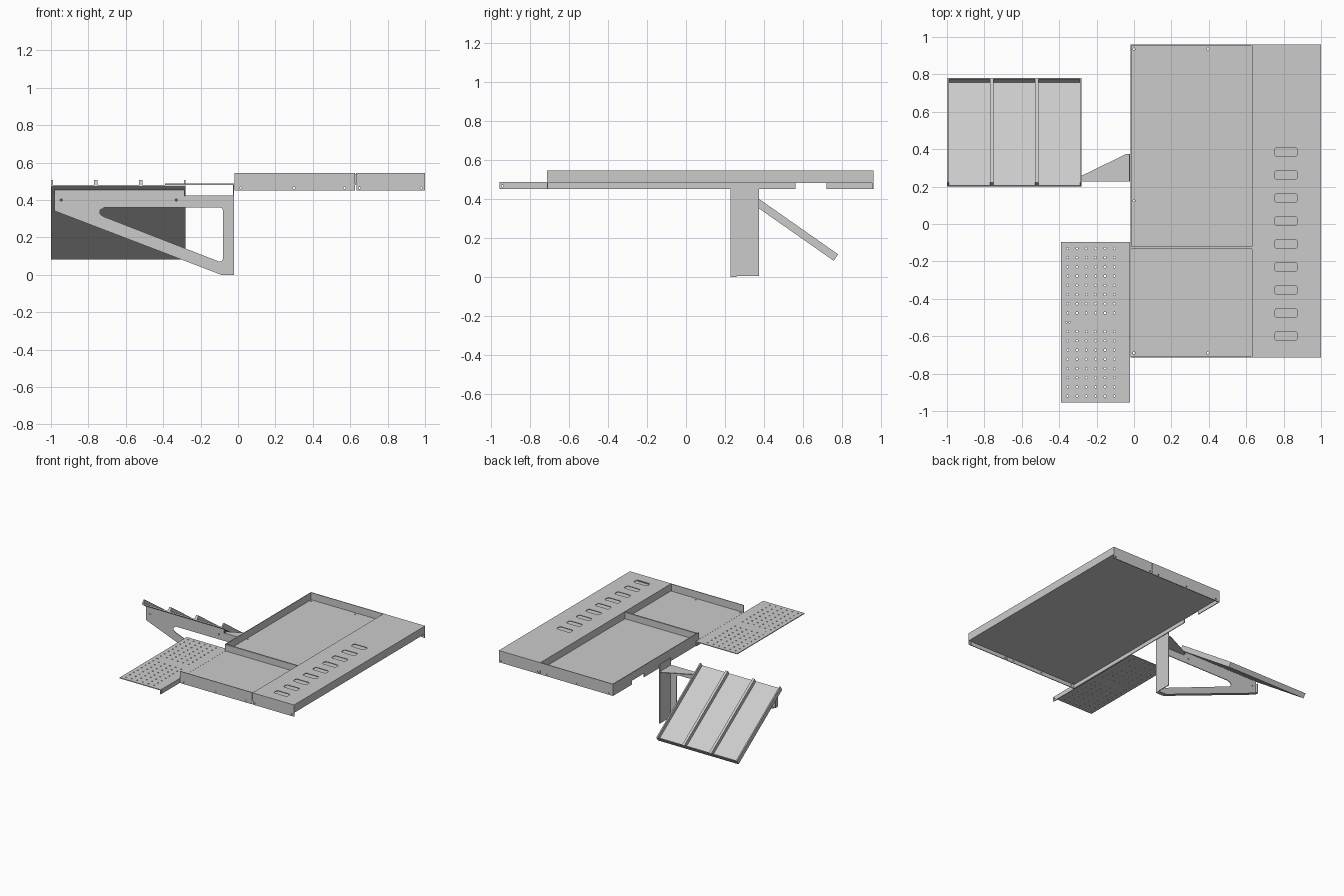
import bpy, bmesh, math
from mathutils import Matrix, Vector

cube = bpy.data.objects.get("Cube")
if cube:
    bpy.data.objects.remove(cube, do_unlink=True)

# One bare sheet-metal colour
METAL = (0.6, 0.6, 0.6, 1)
metal = bpy.data.materials.new("light grey metal")
metal.diffuse_color = METAL
metal.use_nodes = True
metal.node_tree.nodes["Principled BSDF"].inputs["Base Color"].default_value = METAL

T = 0.006                      # sheet thickness
FLOOR, TOP, LOW = 0.487, 0.545, 0.45
LEFT, SEAM, RIGHT = -0.02, 0.63, 1.0
FRONT, BACK = -0.713, 0.96


def finish(name, bm, matrix=Matrix()):
    bmesh.ops.recalc_face_normals(bm, faces=bm.faces)
    mesh = bpy.data.meshes.new(name)
    bm.to_mesh(mesh)
    bm.free()
    mesh.materials.append(metal)
    ob = bpy.data.objects.new(name, mesh)
    ob.matrix_world = matrix
    bpy.context.collection.objects.link(ob)
    return ob


def add_box(bm, x, y, z):
    """Box from (min, max) pairs."""
    centre = Vector([sum(r) / 2 for r in (x, y, z)])
    size = [r[1] - r[0] for r in (x, y, z)]
    bmesh.ops.create_cube(bm, size=1, matrix=Matrix.Translation(centre) @ Matrix.Diagonal((*size, 1)))


def box(name, x, y, z, matrix=Matrix()):
    bm = bmesh.new()
    add_box(bm, x, y, z)
    return finish(name, bm, matrix)


def add_prism(bm, points, depth):
    """Closed outline of 3D points pushed along the depth vector."""
    face = bm.faces.new([bm.verts.new(p) for p in points])
    ext = bmesh.ops.extrude_face_region(bm, geom=[face])
    verts = [v for v in ext["geom"] if isinstance(v, bmesh.types.BMVert)]
    bmesh.ops.translate(bm, verts=verts, vec=depth)


def prism(name, points, depth):
    bm = bmesh.new()
    add_prism(bm, points, depth)
    return finish(name, bm)


def add_hole(bm, centre, axis, radius=0.006):
    turn = Matrix.Rotation(math.pi / 2, 4, axis) if axis in "XY" else Matrix()
    bmesh.ops.create_cone(bm, cap_ends=True, segments=8, radius1=radius, radius2=radius,
                          depth=0.04, matrix=Matrix.Translation(centre) @ turn)


def cut(ob, bm):
    """Cut the bmesh volume out of the object."""
    cutter = finish("cutter", bm)
    cutter.hide_render = True
    mod = ob.modifiers.new("cut", "BOOLEAN")
    mod.operation, mod.solver, mod.object = "DIFFERENCE", "EXACT", cutter
    deps = bpy.context.evaluated_depsgraph_get()
    mesh = bpy.data.meshes.new_from_object(ob.evaluated_get(deps))
    ob.modifiers.clear()
    ob.data = mesh
    bpy.data.objects.remove(cutter, do_unlink=True)


def rounded(x, y, r, steps=4):
    """Rounded rectangle outline."""
    pts = []
    for i, (cx, cy) in enumerate(((x[1] - r, y[1] - r), (x[0] + r, y[1] - r),
                                  (x[0] + r, y[0] + r), (x[1] - r, y[0] + r))):
        for k in range(steps + 1):
            a = (i + k / steps) * math.pi / 2
            pts.append((cx + r * math.cos(a), cy + r * math.sin(a)))
    return pts


# Tray floor with mounting holes
floor = box("tray_floor", (LEFT, RIGHT), (FRONT, BACK), (FLOOR - T, FLOOR))
holes = bmesh.new()
for hx, hy in ((0, 0.935), (0.395, 0.935), (0, 0.125), (0, -0.69), (0.395, -0.69)):
    add_hole(holes, (hx, hy, FLOOR), "Z")
cut(floor, holes)

# Front and back walls, split at the seam
for side, y in (("front", (FRONT, FRONT + T)), ("back", (BACK - T, BACK))):
    for part, x, spots in (("tray", (LEFT, SEAM - 0.004), (0.015, 0.3, 0.57)),
                           ("cover", (SEAM + 0.003, RIGHT), (0.65, 0.98))):
        wall = box(f"{part}_{side}_wall", x, y, (LOW, TOP))
        holes = bmesh.new()
        for hx in spots:
            add_hole(holes, (hx, y[0], 0.465), "X")
        cut(wall, holes)

# Side wall of the rear compartment, lower skirt with a notch, and divider
box("side_wall", (LEFT, LEFT + T), (-0.135, BACK), (FLOOR - T, TOP))
box("skirt_long", (LEFT, LEFT + T), (FRONT, 0.56), (LOW, FLOOR - T))
box("skirt_short", (LEFT, LEFT + T), (0.72, BACK), (LOW, FLOOR - T))
box("divider", (LEFT, SEAM), (-0.133, -0.121), (FLOOR, TOP - 0.006))

# Raised cover with a row of rounded slots
box("cover_inner_wall", (SEAM, SEAM + T), (FRONT, BACK), (FLOOR, TOP))
box("cover_outer_wall", (RIGHT - T, RIGHT), (FRONT, BACK), (FLOOR - T, TOP))
cover = box("cover_top", (SEAM, RIGHT), (FRONT, BACK), (TOP - T, TOP))
slots = bmesh.new()
for i in range(9):
    y = 0.385 - i * 0.123
    outline = rounded((0.753, 0.873), (y - 0.023, y + 0.023), 0.012)
    add_prism(slots, [(a, b, TOP - 0.02) for a, b in outline], (0, 0, 0.04))
cut(cover, slots)

# Perforated side shelf with its mounting flange
shelf = box("side_shelf", (-0.39, -0.021), (-0.955, -0.097), (FLOOR - T, FLOOR))
holes = bmesh.new()
for row in range(17):
    if row == 8:
        continue
    for col in range(6):
        add_hole(holes, (-0.355 + col * 0.05, -0.13 - row * 0.0494, FLOOR), "Z")
for hx in (-0.362, -0.345):
    add_hole(holes, (hx, -0.525, FLOOR), "Z", 0.004)
cut(shelf, holes)
flange = box("shelf_flange", (-0.027, -0.021), (-0.955, -0.097), (LOW, FLOOR - T))
holes = bmesh.new()
for hy in (-0.94, -0.65, -0.4, -0.11):
    add_hole(holes, (-0.024, hy, 0.467), "Y")
cut(flange, holes)

# Triangular bracket plate with a rounded triangular opening
BY = 0.228
outline = [(-0.98, 0.455), (-0.285, 0.455), (-0.285, 0.42), (-0.021, 0.42),
           (-0.021, 0.004), (-0.09, 0.004), (-0.98, 0.345)]
bracket = prism("bracket_plate", [(x, BY, z) for x, z in outline], (0, T, 0))
opening = [(-0.095, 0.36), (-0.083, 0.355), (-0.08, 0.34), (-0.08, 0.085), (-0.088, 0.072),
           (-0.105, 0.072), (-0.72, 0.312), (-0.738, 0.325), (-0.738, 0.345), (-0.715, 0.36)]
holes = bmesh.new()
add_prism(holes, [(x, BY - 0.02, z) for x, z in opening], (0, 0.05, 0))
for hx in (-0.945, -0.33):
    add_hole(holes, (hx, BY, 0.4), "X")
cut(bracket, holes)

# Bracket lips, post and gusset
prism("bracket_diagonal_lip", [(-0.98, BY, 0.345), (-0.09, BY, 0.004),
                               (-0.09, BY, 0), (-0.98, BY, 0.341)], (0, 0.03, 0))
box("bracket_foot_lip", (-0.09, -0.021), (BY, BY + 0.03), (0, T))
box("bracket_end_lip", (-0.982, -0.976), (BY, BY + 0.03), (0.345, 0.42))
box("bracket_post", (-0.027, -0.021), (BY, 0.373), (0.004, FLOOR - T))
prism("bracket_gusset", [(-0.28, BY, 0.418), (-0.021, BY, 0.418), (-0.021, 0.375, 0.418),
                         (-0.04, 0.375, 0.418), (-0.28, 0.258, 0.418)], (0, 0, T))

# Sloping panel: local y runs up the slope, local z is the panel normal
slope = math.radians(35)
c, s = math.cos(slope), math.sin(slope)
frame = Matrix(((1, 0, 0, 0), (0, -c, s, 0.757), (0, s, c, 0.083), (0, 0, 0, 1)))
LENGTH, HEIGHT = 0.68, 0.04
box("sloping_panel", (-1, -0.28), (0, LENGTH), (0, 0.01), frame)
box("panel_end_lip", (-1, -0.28), (0, T), (0.01, HEIGHT), frame)
for i, (x, half) in enumerate(((-0.995, 0.005), (-0.76, 0.01), (-0.52, 0.01), (-0.285, 0.005))):
    box(f"panel_rib_{i + 1}", (x - half, x + half), (T, LENGTH), (0.01, HEIGHT), frame)
